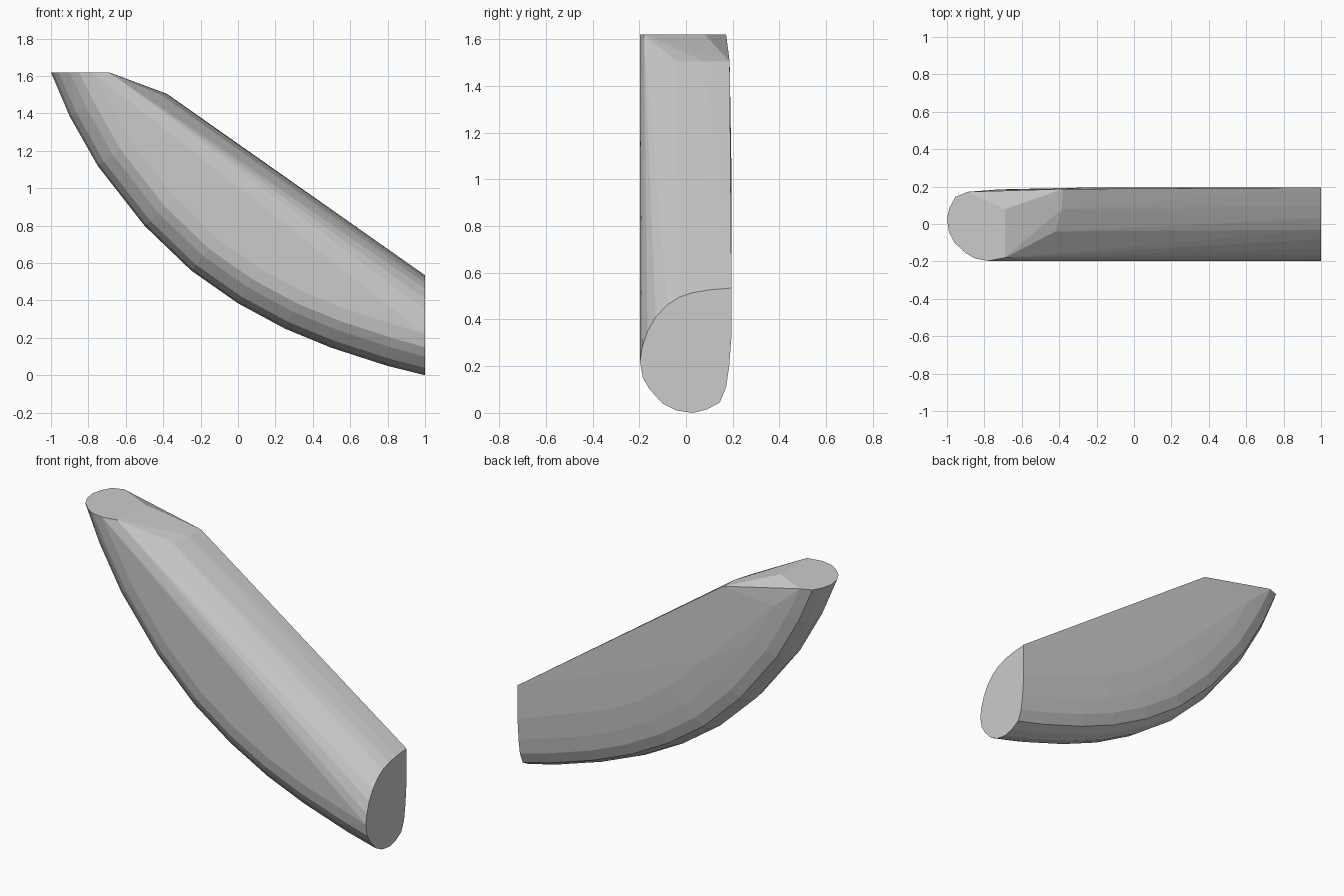
import bpy, bmesh, math
from mathutils import Vector

cube = bpy.data.objects.get("Cube")
if cube:
    bpy.data.objects.remove(cube, do_unlink=True)

# Single grey material
grey = bpy.data.materials.new("plain grey")
grey.use_nodes = True
colour = (0.6, 0.6, 0.6, 1)
grey.diffuse_color = colour
grey.node_tree.nodes["Principled BSDF"].inputs["Base Color"].default_value = colour

# Curved keel line in x, z
keel = [(-1, 1.62), (-0.9, 1.385), (-0.75, 1.12), (-0.5, 0.8), (-0.25, 0.56),
        (0, 0.385), (0.25, 0.25), (0.5, 0.147), (0.8, 0.05), (1, 0)]
# Rounded keel section: y and depth inward from the keel line
section = [(0.185, 0.2), (0.172, 0.11), (0.145, 0.045), (0.09, 0.015), (0.03, 0),
           (-0.04, 0.01), (-0.1, 0.04), (-0.155, 0.1), (-0.185, 0.15), (-0.197, 0.22)]

points = []
for i, (x, z) in enumerate(keel):
    if i == 0:
        inward = Vector((1, 0, 0))
    elif i == len(keel) - 1:
        inward = Vector((0, 0, 1))
    else:
        dx = keel[i + 1][0] - keel[i - 1][0]
        dz = keel[i + 1][1] - keel[i - 1][1]
        inward = Vector((-dz, 0, dx)).normalized()
    for y, depth in section:
        if i == 0 and y > 0.18:
            continue
        points.append(Vector((x, y, z)) + inward * depth)
    if i > 2:
        points.append(Vector((x, 0.195, z)) + inward * 0.33)

# Rounded upper edge of the vertical end
points += [Vector((1, y, z)) for y, z in
           [(0.195, 0.535), (0.1, 0.527), (0.03, 0.515), (-0.03, 0.495), (-0.08, 0.463),
            (-0.13, 0.41), (-0.165, 0.35), (-0.188, 0.28)]]
# Bevelled corner beside the flat top
points += [Vector(p) for p in
           [(-0.69, 0.08, 1.62), (-0.69, -0.18, 1.62), (-0.38, 0.187, 1.505),
            (-0.385, 0.08, 1.505), (-0.42, -0.04, 1.505)]]

# Skin the sections into one solid body
bm = bmesh.new()
for p in points:
    bm.verts.new(p)
hull = bmesh.ops.convex_hull(bm, input=bm.verts[:])
spare = {g for g in hull["geom_interior"] + hull["geom_unused"]
         if isinstance(g, bmesh.types.BMVert)}
bmesh.ops.delete(bm, geom=list(spare), context='VERTS')
bmesh.ops.dissolve_limit(bm, angle_limit=math.radians(0.5), verts=bm.verts[:], edges=bm.edges[:])
bmesh.ops.recalc_face_normals(bm, faces=bm.faces[:])
mesh = bpy.data.meshes.new("curved_wedge")
bm.to_mesh(mesh)
bm.free()
mesh.materials.append(grey)
body = bpy.data.objects.new("curved_wedge", mesh)
bpy.context.collection.objects.link(body)
